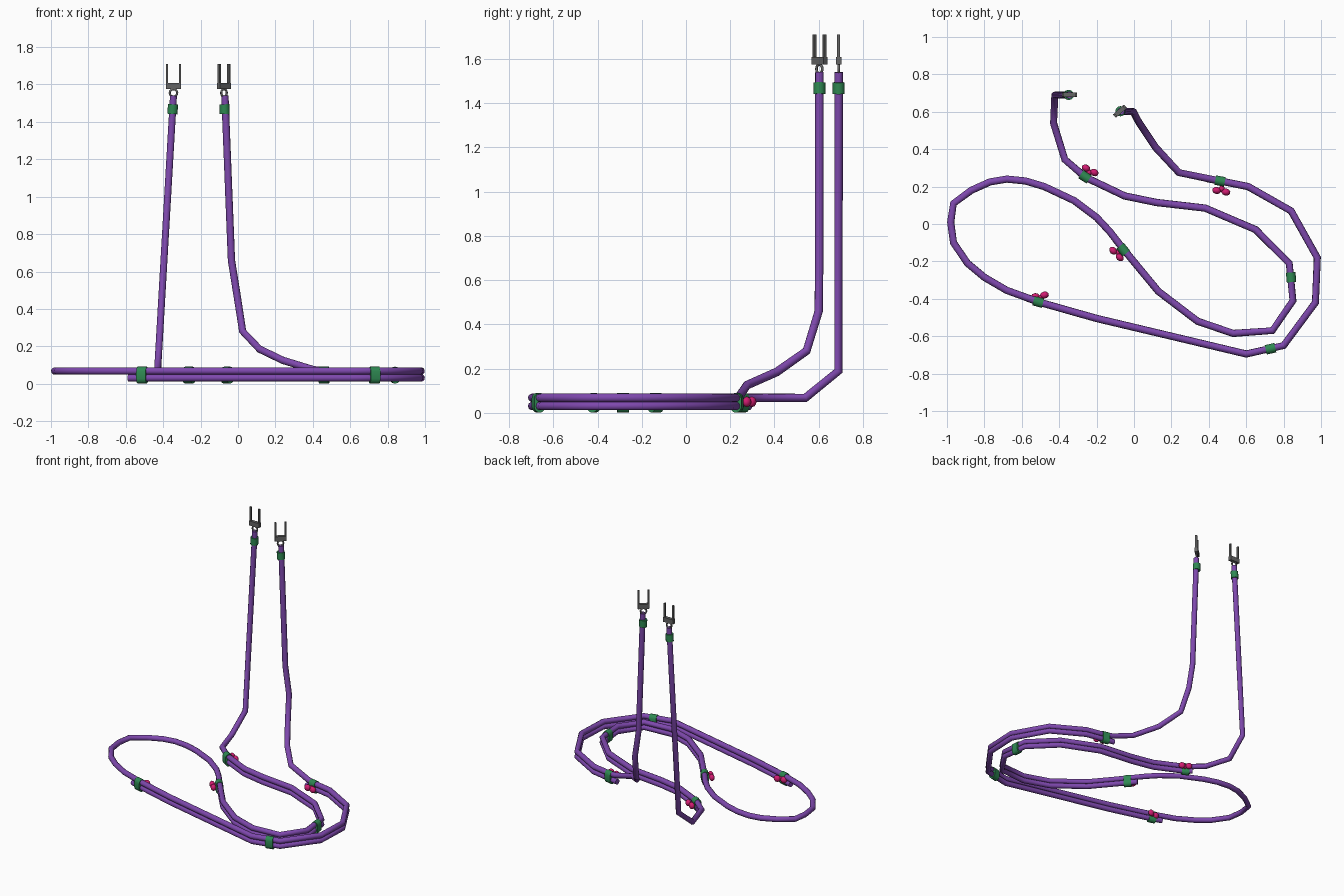
import bpy, bmesh, math
from mathutils import Vector, Matrix

if "Cube" in bpy.data.objects:
    bpy.data.objects.remove(bpy.data.objects["Cube"])

R, Z_UP, Z_LOW = 0.0195, 0.068, 0.031


def material(name, col):
    m = bpy.data.materials.new(name)
    m.diffuse_color = (*col, 1)
    m.use_nodes = True
    m.node_tree.nodes["Principled BSDF"].inputs["Base Color"].default_value = m.diffuse_color
    return m


PURPLE = material("purple cord", (0.21, 0.065, 0.42))
GREEN = material("green band", (0.028, 0.25, 0.085))
PINK = material("pink", (0.65, 0.012, 0.17))
GRAY = material("gray metal", (0.13, 0.13, 0.13))


def add_mesh(name, bm, mat, smooth=True):
    bmesh.ops.recalc_face_normals(bm, faces=bm.faces)
    me = bpy.data.meshes.new(name)
    bm.to_mesh(me)
    bm.free()
    me.materials.append(mat)
    ob = bpy.data.objects.new(name, me)
    bpy.context.collection.objects.link(ob)
    if smooth:
        bpy.ops.object.select_all(action='DESELECT')
        ob.select_set(True)
        bpy.context.view_layer.objects.active = ob
        bpy.ops.object.shade_smooth_by_angle(angle=math.radians(50))
    return ob


def tube(name, pts, mat, r=R, closed=False):
    """Round tube along a polyline, turned into a mesh."""
    cu = bpy.data.curves.new(name, 'CURVE')
    cu.dimensions = '3D'
    cu.bevel_depth, cu.bevel_resolution, cu.use_fill_caps = r, 3, True
    sp = cu.splines.new('POLY')
    sp.points.add(len(pts) - 1)
    for p, q in zip(sp.points, pts):
        p.co = (*q, 1)
    sp.use_cyclic_u = closed
    tmp = bpy.data.objects.new(name + "_path", cu)
    bpy.context.collection.objects.link(tmp)
    dg = bpy.context.evaluated_depsgraph_get()
    me = bpy.data.meshes.new_from_object(tmp.evaluated_get(dg))
    bpy.data.objects.remove(tmp)
    bm = bmesh.new()
    bm.from_mesh(me)
    bm.faces.ensure_lookup_table()
    bpy.data.meshes.remove(me)
    return add_mesh(name, bm, mat)


# Floor path in plan view: inner run, round loop, outer run
inner = [(-0.26, 0.25), (-0.05, 0.15), (0.12, 0.115), (0.38, 0.085), (0.65, -0.03), (0.83, -0.21),
         (0.85, -0.41), (0.74, -0.57), (0.53, -0.585), (0.34, -0.52), (0.13, -0.36), (-0.06, -0.13)]
loop = [(-0.13, -0.04), (-0.2, 0.035), (-0.32, 0.125), (-0.48, 0.2), (-0.58, 0.23), (-0.68, 0.24), (-0.77, 0.225),
        (-0.87, 0.18), (-0.965, 0.11), (-0.98, 0.01), (-0.965, -0.10), (-0.89, -0.21), (-0.80, -0.285),
        (-0.68, -0.355)]
outer = [(-0.5, -0.42), (-0.2, -0.505), (0.6, -0.695), (0.8, -0.65), (0.97, -0.42), (0.98, -0.18),
         (0.84, 0.07), (0.61, 0.2), (0.46, 0.23)]
left_leg = [(-0.345, 0.69, 1.54), (-0.423, 0.69, 0.19), (-0.43, 0.54, Z_UP), (-0.37, 0.345, Z_UP)]
right_leg = [(0.40, 0.242, 0.076), (0.24, 0.275, 0.125), (0.115, 0.41, 0.185), (0.025, 0.545, 0.28),
             (-0.003, 0.60, 0.46), (-0.035, 0.602, 0.66), (-0.07, 0.603, 1.54)]


def at(pts, z):
    return [(x, y, z) for x, y in pts]


# Long upper cord and the two short cords lying beneath it
tube("long_cord", left_leg + at(inner + loop + outer, Z_UP) + right_leg, PURPLE)
tube("inner_lower_cord", at([(-0.30, 0.285)] + inner + [(-0.10, -0.08)], Z_LOW), PURPLE)
tube("outer_lower_cord", at([(-0.585, -0.39)] + outer + [(0.39, 0.243)], Z_LOW), PURPLE)


def floor_band(name, x, y, deg):
    """Stadium-shaped band around the two stacked cords."""
    r, h, half = 0.0255, 0.0195, 0.026
    prof = [(r * math.cos(a), r * math.sin(a) + (h if i < 7 else -h))
            for i, a in enumerate([math.pi * k / 6 for k in range(7)] + [math.pi + math.pi * k / 6 for k in range(7)])]
    bm = bmesh.new()
    rings = [[bm.verts.new((s * half, u, v)) for u, v in prof] for s in (-1, 1)]
    n = len(prof)
    for i in range(n):
        j = (i + 1) % n
        bm.faces.new((rings[0][i], rings[0][j], rings[1][j], rings[1][i]))
    for ring in rings:
        bm.faces.new(ring)
    bm.transform(Matrix.Translation((x, y, 0.046)) @ Matrix.Rotation(math.radians(deg), 4, 'Z'))
    add_mesh(name, bm, GREEN)


def bow(name, x, y, deg):
    """Two rounded lobes and a small knot."""
    bm = bmesh.new()
    for dx, dy, sx, sy, sz in ((-0.025, 0.008, 0.024, 0.019, 0.024), (0.025, 0.008, 0.024, 0.019, 0.024),
                               (0, -0.006, 0.016, 0.017, 0.017)):
        bmesh.ops.create_icosphere(bm, subdivisions=2, radius=1,
                                   matrix=Matrix.Translation((dx, dy, 0)) @ Matrix.Diagonal((sx, sy, sz, 1)))
    bm.transform(Matrix.Translation((x, y, 0.05)) @ Matrix.Rotation(math.radians(deg), 4, 'Z'))
    add_mesh(name, bm, PINK)


for i, (x, y, a) in enumerate([(-0.262, 0.252, -33), (0.46, 0.23, -11), (-0.058, -0.137, -50),
                               (-0.512, -0.417, -16), (0.73, -0.667, 13), (0.84, -0.285, 95)]):
    floor_band(f"floor_band_{i + 1}", x, y, a)
for i, (x, y, a) in enumerate([(-0.238, 0.28, -28), (0.468, 0.183, 170),
                               (-0.088, -0.155, 135), (-0.502, -0.392, 10)]):
    bow(f"bow_{i + 1}", x, y, a)


def box(bm, center, size):
    bmesh.ops.create_cube(bm, size=1, matrix=Matrix.Translation(center) @ Matrix.Diagonal((*size, 1)))


def plug(side, x, y, lean, deg):
    """Green collar, ring, block and two prongs at a cord's upper end."""
    bm = bmesh.new()
    bmesh.ops.create_cone(bm, cap_ends=True, segments=12, radius1=0.027, radius2=0.027, depth=0.052)
    bm.transform(Matrix.Translation((x - lean * 0.07, y, 1.468)) @ Matrix.Rotation(lean, 4, 'Y'))
    add_mesh(side + "_collar", bm, GREEN)
    c, s = math.cos(math.radians(deg)), math.sin(math.radians(deg))
    ring = []
    for k in range(16):
        a = math.tau * k / 16
        ring.append((x + 0.02 * math.cos(a) * c, y + 0.02 * math.cos(a) * s, 1.555 + 0.02 * math.sin(a)))
    tube(side + "_ring", ring, GRAY, 0.006, True)
    bm = bmesh.new()
    box(bm, (0, 0, 1.592), (0.08, 0.024, 0.034))
    for sx in (-1, 1):
        box(bm, (sx * 0.034, 0, 1.655), (0.011, 0.014, 0.11))
    bm.transform(Matrix.Translation((x, y, 0)) @ Matrix.Rotation(math.radians(deg), 4, 'Z'))
    add_mesh(side + "_prongs", bm, GRAY, False)


plug("left", -0.345, 0.69, 0.058, 0)
plug("right", -0.075, 0.603, -0.04, 42)
